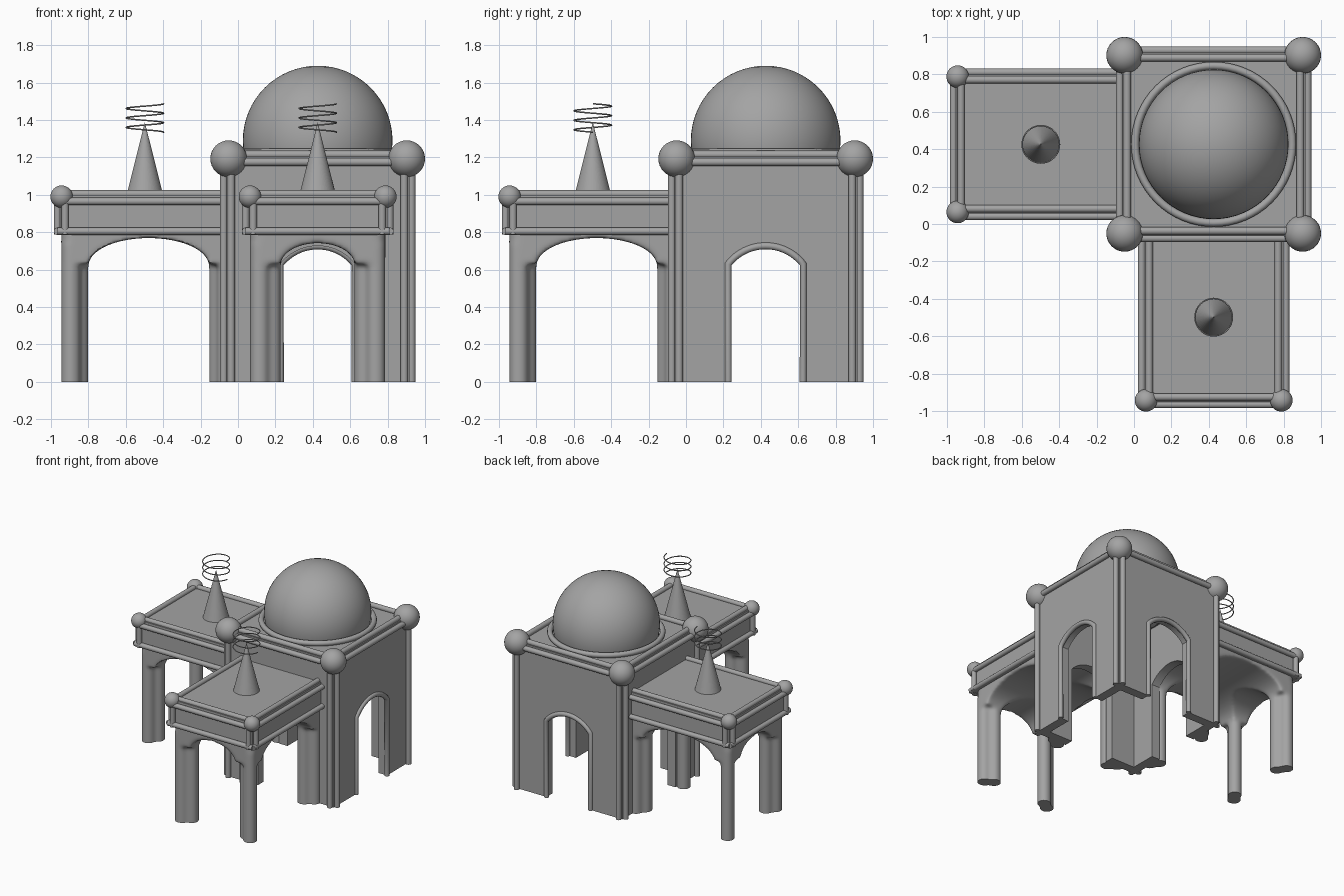
import bpy, bmesh, math
from mathutils import Matrix, Vector

if "Cube" in bpy.data.objects:
    bpy.data.objects.remove(bpy.data.objects["Cube"])

C = Vector((0.426, 0.426, 0))          # tower axis
TOWER = Matrix.Translation(C)
STONE = bpy.data.materials.new('stone')
STONE.diffuse_color = (.37, .37, .37, 1)
STONE.use_nodes = True
STONE.node_tree.nodes["Principled BSDF"].inputs["Base Color"].default_value = STONE.diffuse_color


def add(name, bm, mat, smooth=True):
    bmesh.ops.recalc_face_normals(bm, faces=bm.faces[:])
    me = bpy.data.meshes.new(name)
    bm.to_mesh(me)
    bm.free()
    me.transform(mat)
    ob = bpy.data.objects.new(name, me)
    bpy.context.collection.objects.link(ob)
    if smooth:
        shade(ob)
    return ob


def activate(ob):
    bpy.ops.object.select_all(action='DESELECT')
    ob.select_set(True)
    bpy.context.view_layer.objects.active = ob


def shade(ob):
    activate(ob)
    bpy.ops.object.shade_smooth_by_angle(angle=math.radians(40))


def box(name, lo, hi, mat, round_corners=0):
    bm = bmesh.new()
    bmesh.ops.create_cube(bm, size=1)
    lo, hi = Vector(lo), Vector(hi)
    for v in bm.verts:
        v.co = Vector([(lo[i] + hi[i]) / 2 + v.co[i] * (hi[i] - lo[i]) for i in range(3)])
    if round_corners:
        edges = [e for e in bm.edges if abs(e.verts[0].co.z - e.verts[1].co.z) > 1e-4]
        bmesh.ops.bevel(bm, geom=edges, offset=round_corners, segments=6, profile=0.5, affect='EDGES')
    return add(name, bm, mat, False)


def bar(name, a, b, r, mat, r2=None, sides=20):
    a, b = Vector(a), Vector(b)
    bm = bmesh.new()
    bmesh.ops.create_cone(bm, cap_ends=True, segments=sides, radius1=r,
                          radius2=r if r2 is None else r2, depth=(b - a).length)
    rot = (b - a).to_track_quat('Z', 'Y').to_matrix().to_4x4()
    bm.transform(Matrix.Translation((a + b) / 2) @ rot)
    return add(name, bm, mat, r2 is None)


def ball(name, c, r, mat, seg=32):
    bm = bmesh.new()
    bmesh.ops.create_uvsphere(bm, u_segments=seg, v_segments=seg // 2, radius=r)
    bm.transform(Matrix.Translation(c))
    return add(name, bm, mat)


def tube(name, pts, r, mat):
    cu = bpy.data.curves.new(name, 'CURVE')
    cu.dimensions = '3D'
    cu.bevel_depth, cu.bevel_resolution, cu.use_fill_caps = r, 3, True
    sp = cu.splines.new('POLY')
    sp.points.add(len(pts) - 1)
    for p, co in zip(sp.points, pts):
        p.co = (*(mat @ Vector(co)), 1)
    ob = bpy.data.objects.new(name, cu)
    bpy.context.collection.objects.link(ob)
    activate(ob)
    bpy.ops.object.convert(target='MESH')
    shade(bpy.context.object)


def arch(half, foot, spring, rise, elliptic=False, n=24):
    """Opening outline in (x, z), from left foot to right foot."""
    pts = [(-half, foot)]
    R = (half ** 2 + rise ** 2) / (2 * rise)
    top = math.pi / 2 if elliptic else math.asin(half / R)
    for i in range(n + 1):
        t = top * (2 * i / n - 1)
        if elliptic:
            pts.append((half * math.sin(t), spring + rise * math.cos(t)))
        else:
            pts.append((R * math.sin(t), spring + rise - R + R * math.cos(t)))
    return pts + [(half, foot)]


def prism(name, profile, y0, y1, mat):
    bm = bmesh.new()
    f = bm.faces.new([bm.verts.new((x, y0, z)) for x, z in profile])
    ext = bmesh.ops.extrude_face_region(bm, geom=[f])
    bmesh.ops.translate(bm, vec=(0, y1 - y0, 0),
                        verts=[g for g in ext['geom'] if isinstance(g, bmesh.types.BMVert)])
    return add(name, bm, mat, False)


def cut(ob, cutters):
    for c in cutters:
        c.hide_render = True
        m = ob.modifiers.new('cut', 'BOOLEAN')
        m.operation, m.solver, m.object = 'DIFFERENCE', 'EXACT', c
        activate(ob)
        bpy.ops.object.modifier_apply(modifier=m.name)
        bpy.data.objects.remove(c)
    shade(ob)


def melt(ob, parts):
    """Join parts into one softly rounded solid, trimmed flat at the ground."""
    activate(ob)
    for p in parts:
        p.select_set(True)
    bpy.ops.object.join()
    m = ob.modifiers.new('remesh', 'REMESH')
    m.mode, m.voxel_size = 'VOXEL', .013
    s = ob.modifiers.new('soften', 'SMOOTH')
    s.factor, s.iterations = .5, 8
    for name in (m.name, s.name):
        bpy.ops.object.modifier_apply(modifier=name)
    bm = bmesh.new()
    bm.from_mesh(ob.data)
    cutn = bmesh.ops.bisect_plane(bm, geom=bm.verts[:] + bm.edges[:] + bm.faces[:], plane_co=(0, 0, 0),
                                  plane_no=(0, 0, 1), clear_inner=True)
    bmesh.ops.holes_fill(bm, edges=[e for e in cutn['geom_cut'] if isinstance(e, bmesh.types.BMEdge)], sides=0)
    bm.to_mesh(ob.data)
    bm.free()
    shade(ob)


def turn(k):
    return Matrix.Rotation(k * math.pi / 2, 4, 'Z')


# Tower: hollow box with an arched opening in every wall
tower = box('tower_walls', (-.49, -.49, 0), (.49, .49, 1.205), TOWER)
door = arch(.2, -.1, .63, .097)
cut(tower, [box('hollow_cutter', (-.415, -.415, -.1), (.415, .415, 1.12), TOWER)] +
    [prism('opening_cutter', door, -.8, -.2, TOWER @ turn(k)) for k in range(4)])

# Tower trim, repeated on four sides (door trim on the free sides only)
for k in range(4):
    M = TOWER @ turn(k)
    bar('tower_rim_outer', (-.49, -.502, 1.175), (.49, -.502, 1.175), .021, M)
    bar('tower_rim_inner', (-.47, -.463, 1.215), (.47, -.463, 1.215), .021, M)
    bar('tower_corner_bead', (-.463, -.502, 0), (-.463, -.502, 1.19), .021, M)
    bar('tower_corner_bead', (-.502, -.463, 0), (-.502, -.463, 1.19), .021, M)
    ball('tower_corner_ball', (-.476, -.476, 1.193), .098, M)
    if k in (1, 2):
        tube('door_trim', [(x, -.49, z) for x, z in arch(.2, 0, .63, .097)], .019, M)

# Dome and the ring at its foot
ball('dome', (0, 0, 1.29), .4, TOWER, 64)
bpy.ops.mesh.primitive_torus_add(major_radius=.42, minor_radius=.021, major_segments=64,
                                 minor_segments=12, location=(C.x, C.y, 1.226))
bpy.context.object.name = 'dome_ring'
shade(bpy.context.object)

# Two wings, built along -x from the tower axis
MID, END, IN = -.9035, -1.379, -.46
for k in range(2):
    M = TOWER @ turn(k)
    box('wing_slab', (END, -.373, .79), (IN, .373, 1.0), M)

    # Cross vault melted onto twin-shaft columns
    vault = box('wing_vault', (MID - .4675, -.3615, .63), (MID + .4675, .3615, .83), M, .06)
    mid = M @ Matrix.Translation((MID, 0, 0))
    cut(vault, [prism('vault_cutter_a', arch(.3225, .5, .622, .147, True), -.7, .7, mid),
                prism('vault_cutter_b', arch(.2, .5, .622, .12, True), -.7, .7, mid @ turn(1))])
    shafts = []
    for sx in (-1, 1):
        for sy in (-1, 1):
            for dx, dy in ((.4165, .3105), (.3735, .248)):
                p = (MID + sx * dx, sy * dy)
                shafts.append(bar('wing_column', (*p, -.08), (*p, .74), .052, M, sides=24))
    melt(vault, shafts)

    # Edge beads along the sides and across the end
    for off, ex, z, nm in ((.385, -1.391, .965, 'top_outer'), (.345, -1.351, 1.005, 'top_inner'),
                           (.385, -1.391, .805, 'bottom')):
        for s in (-1, 1):
            bar('wing_bead_' + nm, (ex, s * off, z), (IN, s * off, z), .02, M)
        bar('wing_bead_' + nm, (ex, -off, z), (ex, off, z), .02, M)
    for s in (-1, 1):
        bar('wing_corner_bead', (-1.391, s * .345, .787), (-1.391, s * .345, .99), .02, M)
        bar('wing_corner_bead', (-1.351, s * .385, .787), (-1.351, s * .385, .99), .02, M)
        ball('wing_corner_ball', (-1.369, s * .362, .99), .06, M)

    # Spire and the loose wire coil around its tip
    bar('spire', (-.924, 0, .99), (-.924, 0, 1.388), .1, M, 0, 64)
    centre = M @ Vector((-.924, 0, 0))
    coil = [(.1 * math.cos(t), -.1 * math.sin(t), 1.335 + .152 * t / (6 * math.pi))
            for t in (i * math.pi / 16 for i in range(97))]
    tube('spire_coil', coil, .004, Matrix.Translation(centre))

# One stone colour for everything
for ob in bpy.data.objects:
    ob.data.materials.clear()
    ob.data.materials.append(STONE)
